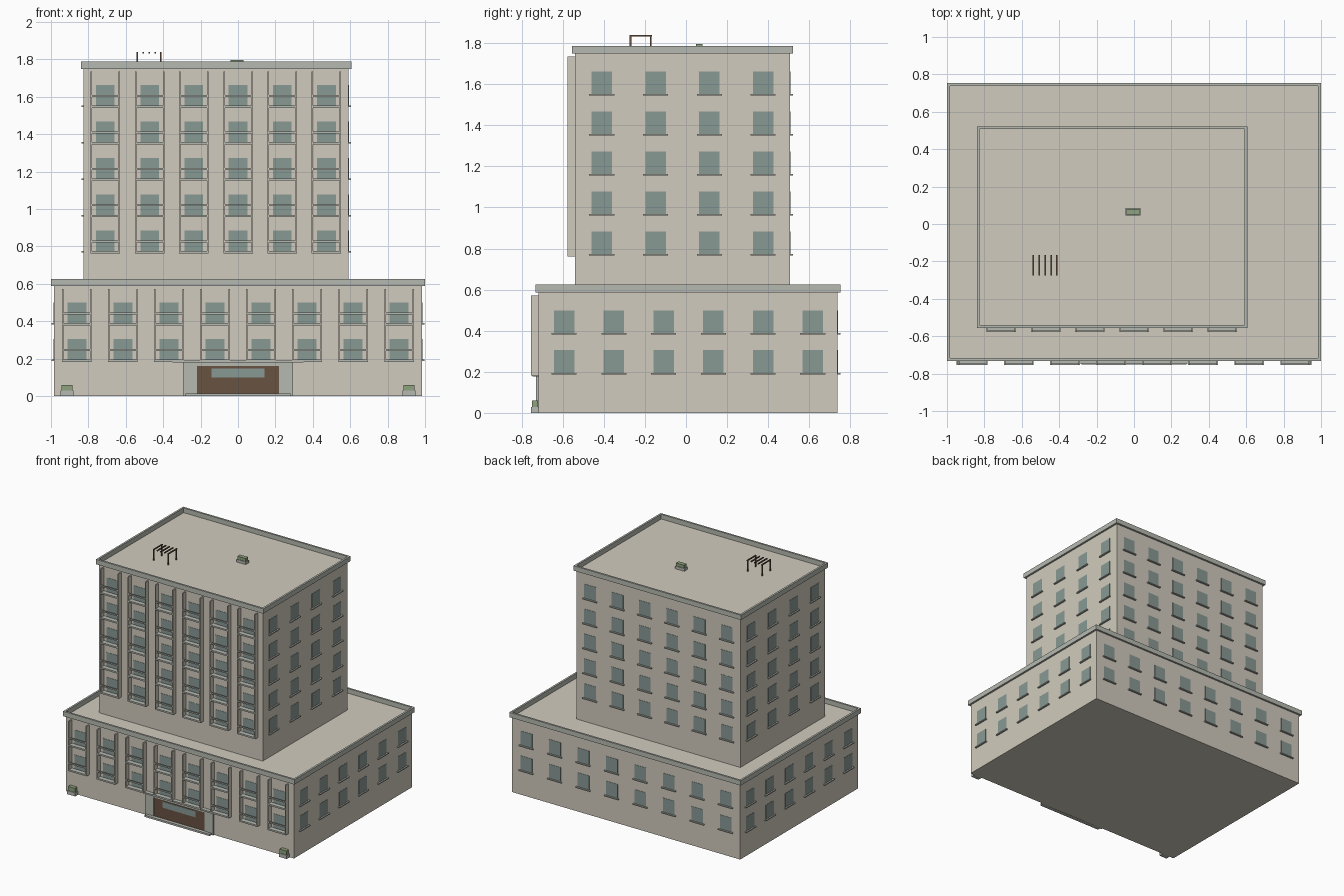
import bpy, bmesh
from mathutils import Matrix

if "Cube" in bpy.data.objects:
    bpy.data.objects.remove(bpy.data.objects["Cube"])


def material(name, rgb):
    m = bpy.data.materials.new(name)
    m.diffuse_color = (*rgb, 1)
    m.use_nodes = True
    m.node_tree.nodes["Principled BSDF"].inputs["Base Color"].default_value = m.diffuse_color
    return m


WALL = material("wall", (0.64, 0.60, 0.51))
TRIM = material("trim", (0.47, 0.49, 0.44))
GLASS = material("glass", (0.25, 0.32, 0.30))
WOOD = material("wood", (0.14, 0.085, 0.055))
GREEN = material("green", (0.27, 0.36, 0.21))


def boxes(name, mat, spans):
    """One object from a list of (x0, x1, y0, y1, z0, z1) boxes."""
    bm = bmesh.new()
    for x0, x1, y0, y1, z0, z1 in spans:
        mtx = Matrix.Translation(((x0 + x1) / 2, (y0 + y1) / 2, (z0 + z1) / 2)) \
            @ Matrix.Diagonal((x1 - x0, y1 - y0, z1 - z0, 1))
        bmesh.ops.create_cube(bm, size=1, matrix=mtx)
    me = bpy.data.meshes.new(name)
    bm.to_mesh(me)
    bm.free()
    me.materials.append(mat)
    ob = bpy.data.objects.new(name, me)
    bpy.context.collection.objects.link(ob)
    return ob


def spread(a, b, n):
    return [a + (b - a) * i / (n - 1) for i in range(n)]


def volume(name, x0, x1, y0, y1, z0, z1, cols, sides, floors):
    """A block with parapet, windows and sills all round, balconies in front."""
    boxes(name + "_walls", WALL, [(x0, x1, y0, y1, z0, z1)])

    # parapet ring
    o, top = 0.015, z1 + 0.037
    boxes(name + "_parapet", TRIM, [
        (x0 - o, x1 + o, y0 - o, y0, z1 - 0.001, top),
        (x0 - o, x1 + o, y1, y1 + o, z1 - 0.001, top),
        (x0 - o, x0, y0, y1, z1 - 0.001, top),
        (x1, x1 + o, y0, y1, z1 - 0.001, top)])

    panes, sills, slabs, rails, fins = [], [], [], [], []
    w, h, t, s, pitch = 0.05, 0.11, 0.002, 0.013, 0.1945
    for z in floors:
        # front and back windows
        for x in cols:
            panes += [(x - w, x + w, y0 - t, y0 + t, z, z + h),
                      (x - w, x + w, y1 - t, y1 + t, z, z + h)]
            sills.append((x - 0.061, x + 0.061, y1, y1 + s, z - 0.008, z))
            # balcony slab, rail and side fins
            f = y0 - 0.037
            slabs.append((x - 0.074, x + 0.074, f, y0, z - 0.012, z))
            rails.append((x - 0.074, x + 0.074, f, f + 0.009, z + 0.046, z + 0.056))
            for e in (x - 0.079, x + 0.071):
                fins.append((e, e + 0.008, f, y0, z - 0.012, z - 0.012 + pitch))
        # side windows
        for y in sides:
            panes += [(x0 - t, x0 + t, y - w, y + w, z, z + h),
                      (x1 - t, x1 + t, y - w, y + w, z, z + h)]
            sills += [(x0 - s, x0, y - 0.061, y + 0.061, z - 0.008, z),
                      (x1, x1 + s, y - 0.061, y + 0.061, z - 0.008, z)]
    boxes(name + "_windows", GLASS, panes)
    boxes(name + "_sills", TRIM, sills)
    boxes(name + "_balcony_slabs", TRIM, slabs)
    boxes(name + "_balcony_rails", TRIM, rails)
    boxes(name + "_balcony_fins", WALL, fins)


volume("podium", -0.985, 0.985, -0.717, 0.738, 0, 0.588,
       spread(-0.861, 0.861, 8), spread(-0.593, 0.617, 6), [0.195, 0.389])
volume("tower", -0.825, 0.592, -0.54, 0.507, 0.588, 1.75,
       spread(-0.709, 0.473, 6), spread(-0.41, 0.375, 4), spread(0.774, 1.552, 5))

# entrance
F = -0.717
boxes("entrance_surround", TRIM, [(-0.294, -0.219, F - 0.012, F, 0, 0.18),
                                  (0.219, 0.294, F - 0.012, F, 0, 0.18),
                                  (-0.219, 0.219, F - 0.012, F, 0.16, 0.18)])
boxes("entrance_door", WOOD, [(-0.219, 0.219, F - 0.008, F, 0.0, 0.16)])
boxes("entrance_glass", GLASS, [(-0.142, 0.142, F - 0.011, F, 0.1, 0.148)])
boxes("entrance_canopy", TRIM, [(-0.35, 0.35, F - 0.03, F, 0.178, 0.189)])
boxes("entrance_step", TRIM, [(-0.28, 0.28, F - 0.035, F, 0, 0.014)])

# planters beside the entrance and on the roof
for name, x, y, z, d in (("left_planter", -0.914, -0.735, 0, 0.037),
                         ("right_planter", 0.914, -0.735, 0, 0.037),
                         ("roof_planter", -0.005, 0.065, 1.75, 0.04)):
    k = 1 if z == 0 else 0.75
    w = 0.034 if z == 0 else 0.04
    boxes(name + "_box", TRIM, [(x - w, x + w, y - d / 2, y + d / 2, z, z + 0.028 * k)])
    boxes(name + "_hedge", GREEN, [(x - w + 0.005, x + w - 0.005, y - d / 2 + 0.004,
                                    y + d / 2 - 0.004, z + 0.02 * k, z + 0.06 * k)])

# roof pergola
r = 0.004
boxes("pergola_posts", WOOD, [(x - r, x + r, y - r, y + r, 1.75, 1.835)
                              for x in (-0.538, -0.412) for y in (-0.27, -0.172)])
boxes("pergola_slats", WOOD, [(x - r, x + r, -0.276, -0.166, 1.832, 1.84)
                              for x in spread(-0.538, -0.412, 5)])
